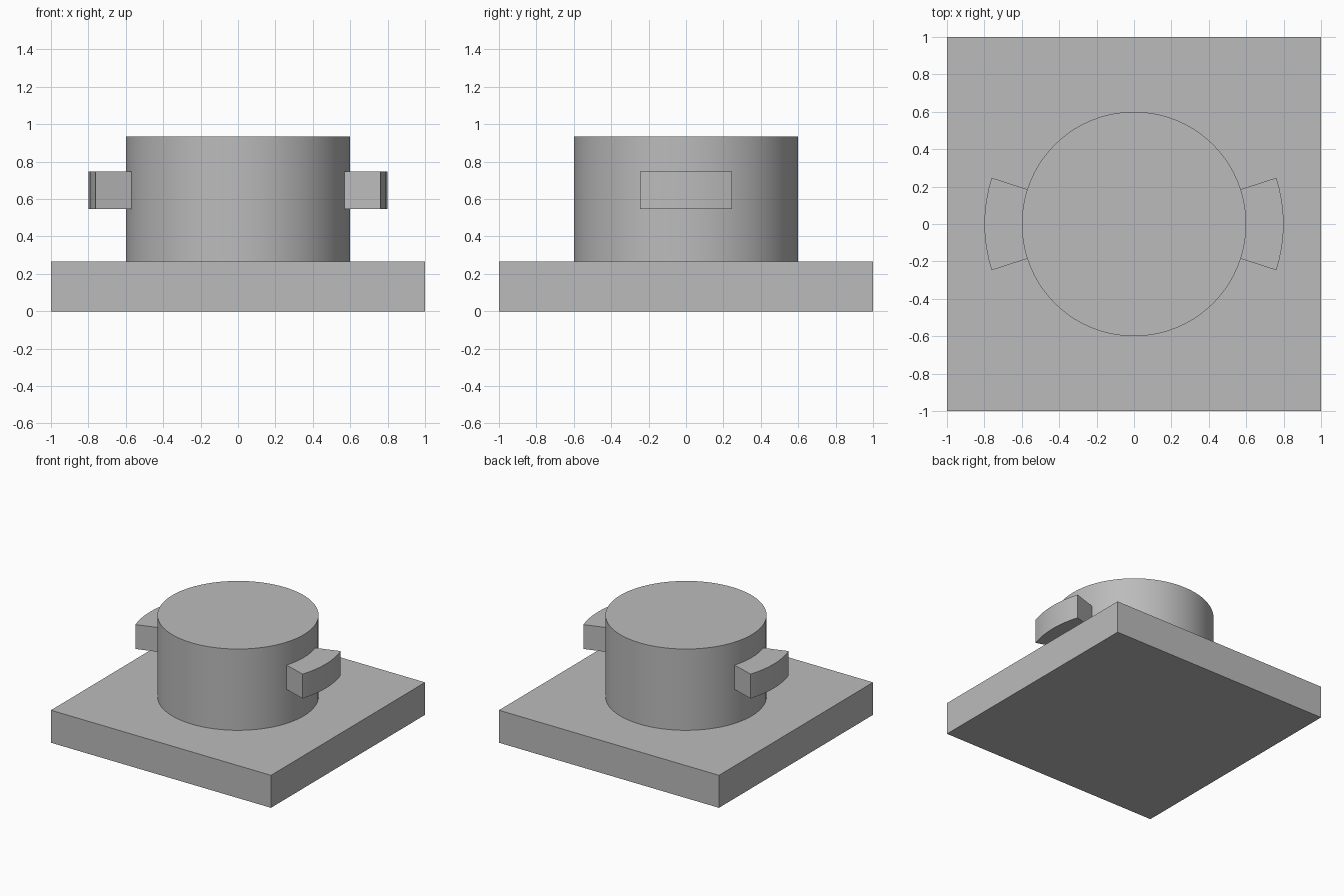
import bpy
import bmesh
from math import cos, sin, radians

if "Cube" in bpy.data.objects:
    bpy.data.objects.remove(bpy.data.objects["Cube"], do_unlink=True)

grey = bpy.data.materials.new("plain grey")
grey.use_nodes = True
COLOUR = (0.5, 0.5, 0.5, 1)
grey.diffuse_color = COLOUR
grey.node_tree.nodes["Principled BSDF"].inputs["Base Color"].default_value = COLOUR

BASE_TOP, DRUM_TOP = 0.267, 0.935
LUG_BOTTOM, LUG_TOP = 0.547, 0.747
DRUM_RADIUS, LUG_RADIUS, LUG_HALF_ANGLE = 0.6, 0.8, 18


def arc(radius, start, end, steps):
    """Points along an arc, angles in degrees."""
    angles = [radians(start + (end - start) * i / steps) for i in range(steps + 1)]
    return [(radius * cos(a), radius * sin(a)) for a in angles]


def extrude_outline(name, outline, bottom, top):
    """Solid with a flat outline pulled up from bottom to top."""
    bm = bmesh.new()
    face = bm.faces.new([bm.verts.new((x, y, bottom)) for x, y in outline])
    result = bmesh.ops.extrude_face_region(bm, geom=[face])
    raised = [v for v in result["geom"] if isinstance(v, bmesh.types.BMVert)]
    bmesh.ops.translate(bm, verts=raised, vec=(0, 0, top - bottom))
    bmesh.ops.recalc_face_normals(bm, faces=bm.faces)
    mesh = bpy.data.meshes.new(name)
    bm.to_mesh(mesh)
    bm.free()
    mesh.materials.append(grey)
    obj = bpy.data.objects.new(name, mesh)
    bpy.context.collection.objects.link(obj)
    bpy.ops.object.select_all(action="DESELECT")
    obj.select_set(True)
    bpy.context.view_layer.objects.active = obj
    bpy.ops.object.shade_smooth_by_angle(angle=radians(30))
    return obj


# Square base plate
extrude_outline("base_plate", [(-1, -1), (1, -1), (1, 1), (-1, 1)], 0, BASE_TOP)

# Round drum standing on the plate
extrude_outline("drum", arc(DRUM_RADIUS, 0, 360, 80)[:-1], BASE_TOP, DRUM_TOP)

# Curved locking lugs on both sides, rooted slightly inside the drum
for name, middle in (("left_lug", 0), ("right_lug", 180)):
    start, end = middle - LUG_HALF_ANGLE, middle + LUG_HALF_ANGLE
    outline = arc(LUG_RADIUS, start, end, 8) + arc(DRUM_RADIUS - 0.01, end, start, 8)
    extrude_outline(name, outline, LUG_BOTTOM, LUG_TOP)
